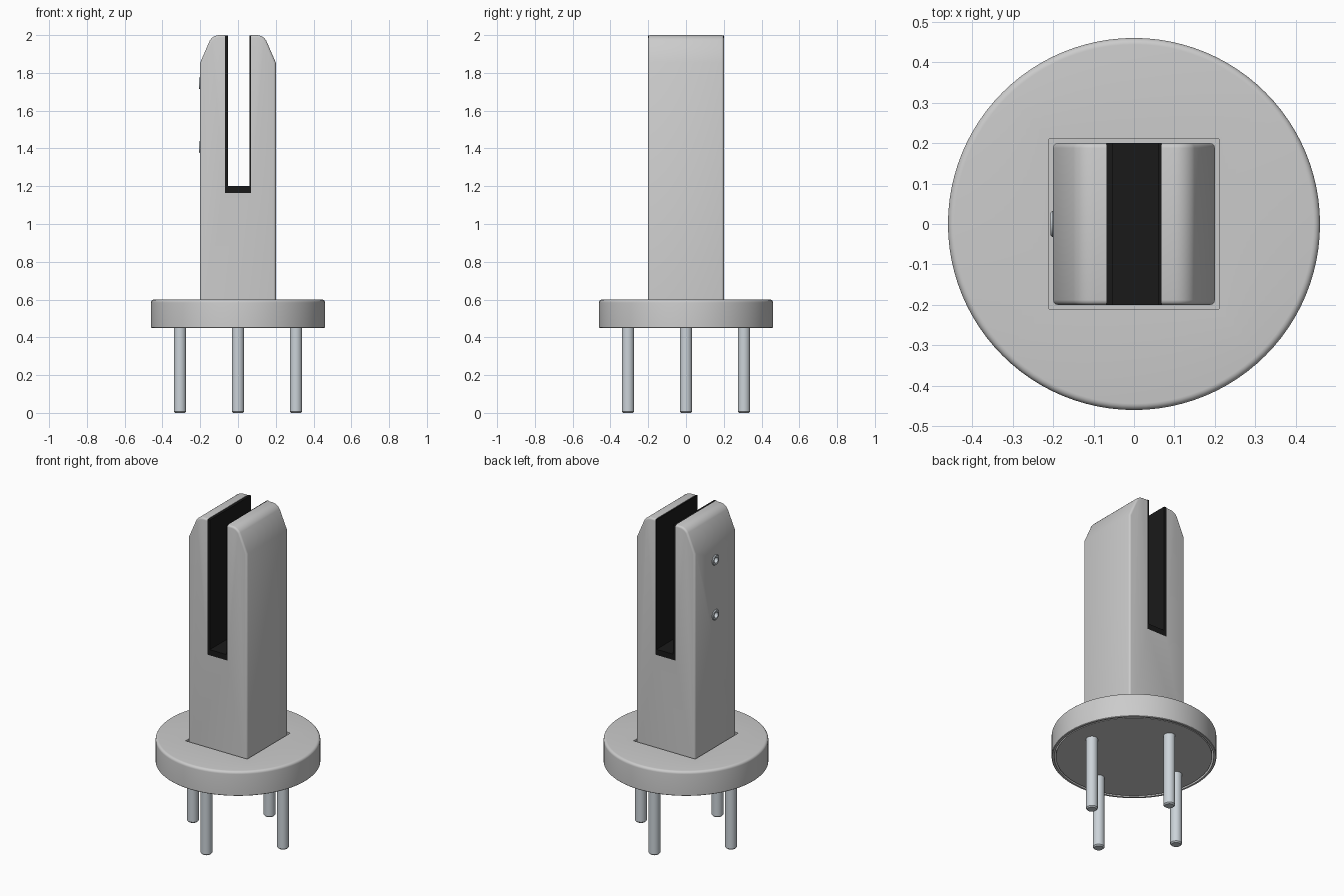
import bpy, bmesh, math
from mathutils import Matrix, Vector

if "Cube" in bpy.data.objects:
    bpy.data.objects.remove(bpy.data.objects["Cube"])


def material(name, rgb):
    m = bpy.data.materials.new(name)
    m.diffuse_color = (*rgb, 1)
    m.use_nodes = True
    m.node_tree.nodes["Principled BSDF"].inputs["Base Color"].default_value = m.diffuse_color
    return m


rubber = material("black_rubber", (0.01, 0.01, 0.01))
steel = material("bolt_steel", (0.6, 0.65, 0.69))


def finish(bm, name, mat=None):
    bmesh.ops.remove_doubles(bm, verts=bm.verts, dist=1e-5)
    bmesh.ops.recalc_face_normals(bm, faces=bm.faces)
    me = bpy.data.meshes.new(name)
    bm.to_mesh(me)
    bm.free()
    ob = bpy.data.objects.new(name, me)
    bpy.context.collection.objects.link(ob)
    if mat:
        me.materials.append(mat)
    return ob


def activate(ob):
    bpy.ops.object.select_all(action='DESELECT')
    ob.select_set(True)
    bpy.context.view_layer.objects.active = ob


def smooth(ob):
    activate(ob)
    bpy.ops.object.shade_smooth_by_angle(angle=math.radians(32))


def lathe(name, profile, steps, mat=None, matrix=Matrix()):
    """Revolve (radius, z) points about z."""
    bm = bmesh.new()
    vs = [bm.verts.new((r, 0, z)) for r, z in profile]
    es = [bm.edges.new(p) for p in zip(vs, vs[1:])]
    bmesh.ops.spin(bm, geom=vs + es, cent=(0, 0, 0), axis=(0, 0, 1),
                   angle=2 * math.pi, steps=steps)
    bmesh.ops.remove_doubles(bm, verts=bm.verts, dist=1e-5)
    bm.transform(matrix)
    return finish(bm, name, mat)


def extrude_y(profile, half):
    """Extrude an (x, z) outline from -half to +half in y."""
    bm = bmesh.new()
    f = bm.faces.new([bm.verts.new((x, -half, z)) for x, z in profile])
    new = bmesh.ops.extrude_face_region(bm, geom=[f])["geom"]
    bmesh.ops.translate(bm, vec=(0, 2 * half, 0),
                        verts=[g for g in new if isinstance(g, bmesh.types.BMVert)])
    bmesh.ops.recalc_face_normals(bm, faces=bm.faces)
    return bm


def cut_box(ob, size, centre):
    bm = bmesh.new()
    bmesh.ops.create_cube(bm, size=1, matrix=Matrix.Translation(centre) @ Matrix.Diagonal((*size, 1)))
    cutter = finish(bm, "cutter")
    cutter.hide_render = True
    mod = ob.modifiers.new("cut", 'BOOLEAN')
    mod.operation, mod.solver, mod.object = 'DIFFERENCE', 'EXACT', cutter
    activate(ob)
    bpy.ops.object.modifier_apply(modifier="cut")
    bpy.data.objects.remove(cutter)


def arc(cx, cz, r, a0, a1, n):
    return [(cx + r * math.cos(math.radians(a0 + (a1 - a0) * i / n)),
             cz + r * math.sin(math.radians(a0 + (a1 - a0) * i / n))) for i in range(n + 1)]


# Post: chamfered shoulders with rounded tops, softened outline, then slotted
half = [(0.2, 0.53), (0.2, 1.855)] + arc(0.098, 1.94, 0.06, 31, 90, 6)
bm = extrude_y(half + [(-x, z) for x, z in reversed(half)], 0.2)
rim = [e for e in bm.edges
       if abs(e.verts[0].co.y - e.verts[1].co.y) < 1e-6
       and max(v.co.z for v in e.verts) > 0.6]
bmesh.ops.bevel(bm, geom=rim, offset=0.012, offset_type='OFFSET', segments=3,
                profile=0.5, affect='EDGES', clamp_overlap=True)
post = finish(bm, "post")
cut_box(post, (0.136, 1, 1.0), Vector((0, 0, 1.665)))
smooth(post)

# Rubber liner in the slot
finish(extrude_y([(-0.068, 1.165), (0.068, 1.165), (0.068, 1.998), (0.06, 1.998),
                  (0.06, 1.2), (-0.052, 1.2), (-0.052, 1.998), (-0.068, 1.998)], 0.2),
       "slot_liner", rubber)

# Round cover: hollow shell with a square opening around the post
cover = lathe("base_cover",
              [(0, 0.6)] + arc(0.444, 0.584, 0.016, 90, 0, 5) +
              [(0.46, 0.453), (0.457, 0.45), (0.445, 0.45), (0.445, 0.585), (0, 0.585)], 96)
cut_box(cover, (0.42, 0.42, 0.2), Vector((0, 0, 0.6)))
smooth(cover)

# Mounting plate inside the cover
smooth(lathe("base_plate", [(0, 0.453), (0.436, 0.453), (0.436, 0.54), (0, 0.54)], 96))

# Four anchor bolts
for i in range(4):
    a = i * math.pi / 2
    pos = Matrix.Translation((0.307 * math.cos(a), 0.307 * math.sin(a), 0))
    smooth(lathe(f"anchor_bolt_{i + 1}",
                 [(0, 0), (0.026, 0), (0.033, 0.007), (0.033, 0.5), (0, 0.5)], 24, steel, pos))

# Two socket screws on the left face
for i, z in enumerate((1.745, 1.407)):
    m = Matrix.Translation((-0.2, 0, z)) @ Matrix.Rotation(-math.pi / 2, 4, 'Y')
    smooth(lathe(f"clamp_screw_{i + 1}",
                 [(0, -0.03), (0.032, -0.03), (0.032, 0.002), (0.028, 0.007),
                  (0.018, 0.007), (0.018, -0.015), (0, -0.015)], 24, steel, m))
# Clearance for the screw sockets in the post wall
for z in (1.745, 1.407):
    cut_box(post, (0.1, 0.04, 0.04), Vector((-0.225, 0, z)))
